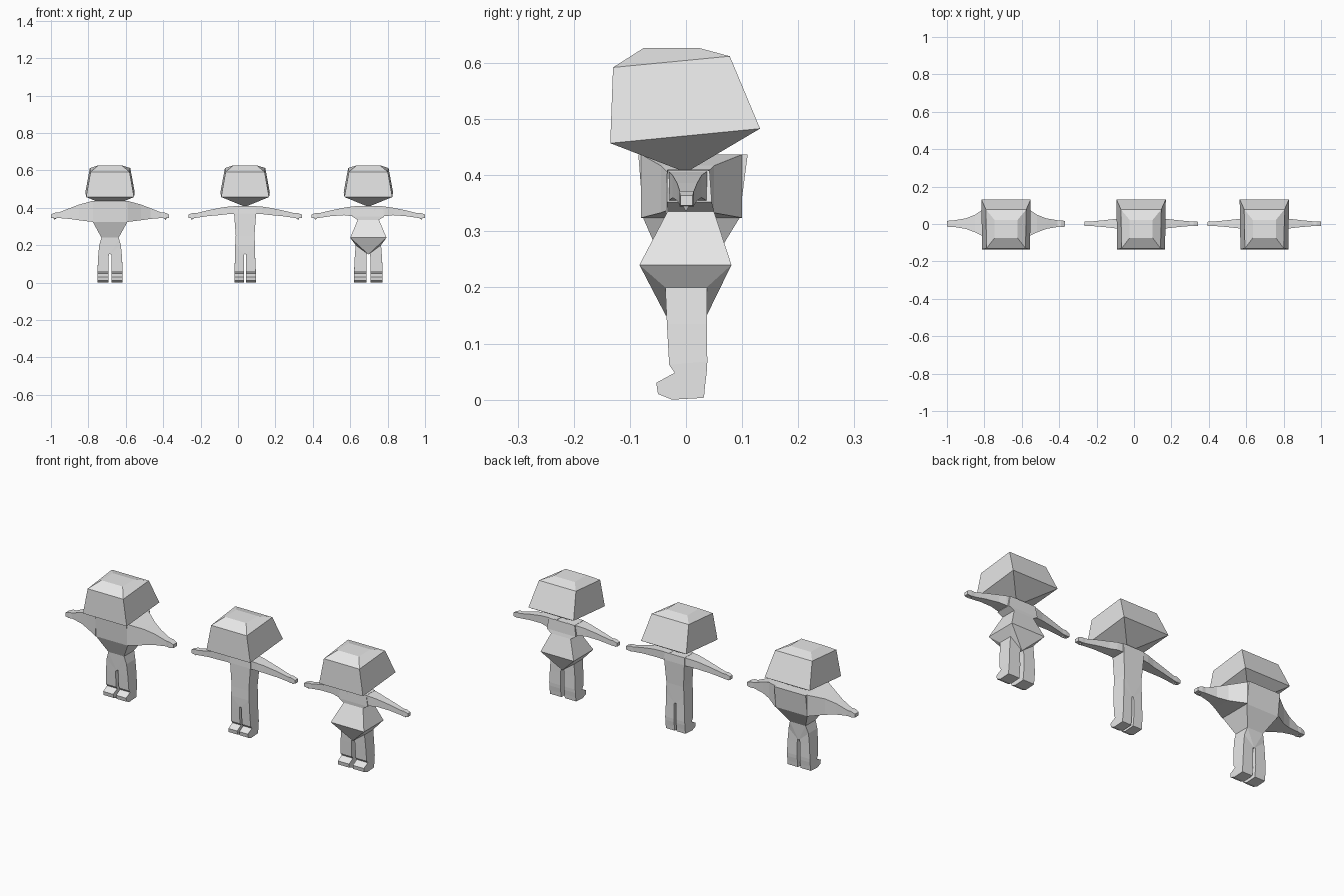
import bpy, bmesh

cube = bpy.data.objects.get("Cube")
if cube:
    bpy.data.objects.remove(cube, do_unlink=True)

grey = bpy.data.materials.new("plain grey")
grey.use_nodes = True
COLOUR = (0.8, 0.8, 0.8, 1)
grey.diffuse_color = COLOUR
grey.node_tree.nodes["Principled BSDF"].inputs["Base Color"].default_value = COLOUR


def finish(bm, name, x):
    bmesh.ops.recalc_face_normals(bm, faces=bm.faces)
    mesh = bpy.data.meshes.new(name)
    bm.to_mesh(mesh)
    bm.free()
    mesh.materials.append(grey)
    obj = bpy.data.objects.new(name, mesh)
    obj.location.x = x
    bpy.context.collection.objects.link(obj)
    return obj


def loft(name, x, rings, apex=None):
    """Skin four-cornered rings; close the start with an apex or a flat cap."""
    bm = bmesh.new()
    loops = [[bm.verts.new(p) for p in ring] for ring in rings]
    for a, b in zip(loops, loops[1:]):
        for i in range(4):
            j = (i + 1) % 4
            bm.faces.new((a[i], a[j], b[j], b[i]))
    bm.faces.new(loops[-1])
    if apex:
        tip = bm.verts.new(apex)
        for i in range(4):
            bm.faces.new((loops[0][i], loops[0][(i + 1) % 4], tip))
    else:
        bm.faces.new(loops[0])
    return finish(bm, name, x)


def hull(name, x, points):
    bm = bmesh.new()
    for p in points:
        bm.verts.new(p)
    bmesh.ops.convex_hull(bm, input=bm.verts)
    return finish(bm, name, x)


# Horizontal ring: front and back may differ in half width, y and z
def level(fw, fy, fz, bw, by, bz):
    return [(-fw, fy, fz), (fw, fy, fz), (bw, by, bz), (-bw, by, bz)]


# Upright ring across an arm
def section(side, x, y0, y1, z0, z1):
    x *= side
    return [(x, y0, z0), (x, y1, z0), (x, y1, z1), (x, y0, z1)]


def head(kind, x):
    loft(kind + "_head", x, [
        level(.128, -.135, .457, .132, .132, .483),
        level(.104, -.13, .592, .108, .078, .612),
        level(.062, -.075, .627, .062, .022, .627)], apex=(0, 0, .405))


def torso(kind, x, rings):
    loft(kind + "_torso", x, [level(w, y0, z, w, y1, z) for w, y0, y1, z in rings])


# Wedge from the waist or skirt edge down to the crotch
def pelvis(kind, x, waist, hip):
    w, y0, y1, z = waist
    points = level(w, y0, z, w, y1, z) + level(hip, -.037, .2, hip, .037, .2)
    hull(kind + "_pelvis", x, points + [(0, -.036, .15), (0, .037, .15)])


def arms(kind, x, rings):
    for side, label in ((1, "left"), (-1, "right")):
        loft(f"{kind}_{label}_arm", x, [section(side, *r) for r in rings])
        # Thumb hanging below the wrist
        tip = rings[-1][0]
        hull(f"{kind}_{label}_thumb", x, [
            (side * (tip - dx), y, .35) for dx in (.038, .012) for y in (-.008, .008)
        ] + [(side * (tip - .018), 0, .335)])


# Side profile of a leg with its foot: front y, z and back y, z
LEG = [(-.025, 0, .03, .003), (-.05, .01, .032, .004), (-.053, .03, .034, .025),
       (-.02, .048, .037, .05), (-.03, .062, .038, .068),
       (-.034, .135, .037, .135), (-.037, .2, .037, .2)]


def legs(kind, x, inner, outer, hip):
    for side, label in ((1, "left"), (-1, "right")):
        rings = []
        for i, (fy, fz, by, bz) in enumerate(LEG):
            a = 0 if i == 6 else inner
            b = hip if i == 6 else outer - (.003 if i == 5 else 0)
            rings.append([(side * a, fy, fz), (side * b, fy, fz),
                          (side * b, by, bz), (side * a, by, bz)])
        loft(f"{kind}_{label}_leg", x, rings)


SLIM_ARM = [(.03, -.033, .042, .355, .41), (.09, -.03, .036, .355, .406),
            (.13, -.024, .028, .36, .4), (.2, -.016, .02, .355, .386),
            (.262, -.011, .014, .346, .371), (.28, -.012, .014, .344, .372),
            (.303, -.01, .012, .346, .364)]

# Broad figure
kind, x = "broad", -.684
head(kind, x)
waist = (.046, -.04, .044, .24)
torso(kind, x, [waist, (.092, -.076, .095, .323), (.092, -.085, .11, .437)])
pelvis(kind, x, waist, .058)
arms(kind, x, [(.092, -.08, .1, .324, .437), (.165, -.045, .05, .333, .417),
               (.215, -.026, .03, .34, .398), (.275, -.016, .02, .345, .374),
               (.293, -.017, .02, .343, .374), (.316, -.014, .016, .346, .364)])
legs(kind, x, .008, .067, .058)

# Slim figure
kind, x = "slim", .038
head(kind, x)
waist = (.05, -.036, .038, .25)
torso(kind, x, [waist, (.059, -.036, .044, .37), (.059, -.034, .042, .409)])
pelvis(kind, x, waist, .053)
arms(kind, x, [(px, y0, y1, max(z0, .366 - max(0, px - .09) * .12), z1)
               for px, y0, y1, z0, z1 in SLIM_ARM])
legs(kind, x, .006, .057, .053)

# Skirted figure
kind, x = "skirted", .697
head(kind, x)
hem = (.097, -.083, .081, .24)
torso(kind, x, [hem, (.057, -.033, .05, .335), (.085, -.034, .046, .352),
                (.075, -.032, .042, .408)])
pelvis(kind, x, hem, .068)
arms(kind, x, SLIM_ARM)
legs(kind, x, .011, .076, .068)
